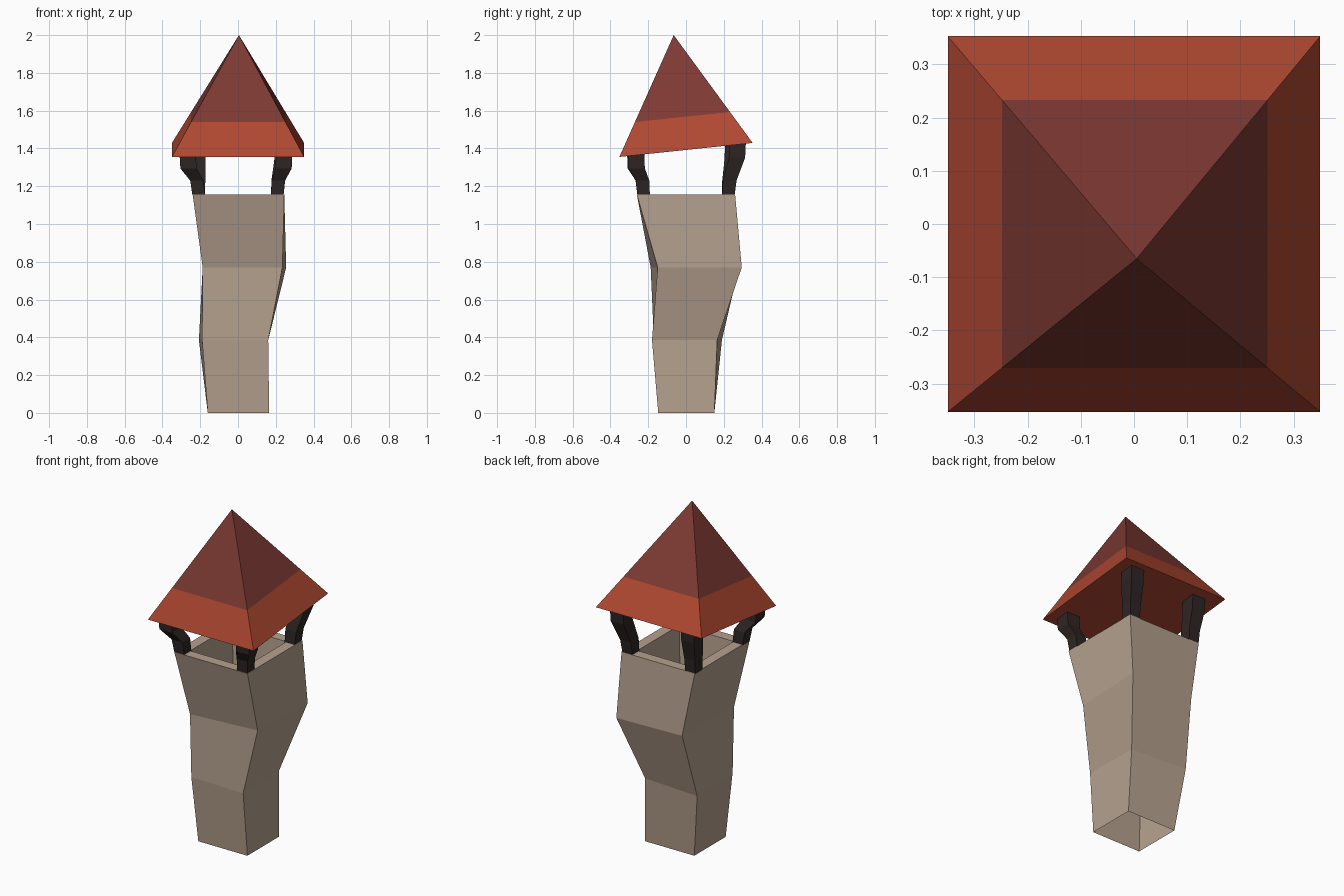
import bpy, bmesh
from mathutils import Vector

if "Cube" in bpy.data.objects:
    bpy.data.objects.remove(bpy.data.objects["Cube"])


def material(name, rgb):
    m = bpy.data.materials.new(name)
    m.diffuse_color = (*rgb, 1)
    m.use_nodes = True
    m.node_tree.nodes["Principled BSDF"].inputs["Base Color"].default_value = m.diffuse_color
    return m


TAN = material("tan plaster", (0.46, 0.355, 0.27))
ORANGE = material("orange red tile", (0.43, 0.064, 0.031))
MAROON = material("dark red tile", (0.205, 0.041, 0.033))
DARK = material("dark wood", (0.027, 0.019, 0.018))


def loft(name, rings, mats, cap_start=True, cap_end=True, fix=True):
    """Skin a list of point rings into a flat shaded object."""
    bm = bmesh.new()
    loops = [[bm.verts.new(p) for p in ring] for ring in rings]
    for a, b in zip(loops, loops[1:]):
        n = len(a)
        for i in range(n):
            j = (i + 1) % n
            bm.faces.new((a[i], a[j], b[j], b[i]))
    if cap_start:
        bm.faces.new(loops[0][::-1])
    if cap_end:
        bm.faces.new(loops[-1])
    if fix:
        bmesh.ops.recalc_face_normals(bm, faces=bm.faces)
    me = bpy.data.meshes.new(name)
    bm.to_mesh(me)
    bm.free()
    for m in mats:
        me.materials.append(m)
    ob = bpy.data.objects.new(name, me)
    bpy.context.collection.objects.link(ob)
    return ob


def rect(x0, x1, y0, y1, z):
    return [(x0, y0, z), (x1, y0, z), (x1, y1, z), (x0, y1, z)]


# Crooked chimney stack: open at the bottom, rim and recess at the top
low = [(-0.19, -0.17, 0.385), (0.16, -0.18, 0.385), (0.155, 0.165, 0.385), (-0.207, 0.19, 0.385)]
high = [(-0.187, -0.187, 0.77), (0.235, -0.15, 0.77), (0.255, 0.295, 0.77), (-0.17, 0.28, 0.77)]
loft("chimney_stack", [
    rect(-0.16, 0.165, -0.147, 0.15, 0), low, high,
    rect(-0.24, 0.245, -0.26, 0.26, 1.155),
    rect(-0.178, 0.183, -0.198, 0.198, 1.155),
    rect(-0.165, 0.17, -0.185, 0.19, 0.92),
], [TAN], cap_start=False, fix=False)


# Four bent posts: corner signs and the leaning top centre of each
def roof_z(y):
    return 1.355 + (y + 0.353) * 0.105


posts = {"front_left_post": (-1, -1, -0.268, -0.27),
         "front_right_post": (1, -1, 0.245, -0.265),
         "back_right_post": (1, 1, 0.24, 0.275),
         "back_left_post": (-1, 1, -0.215, 0.25)}
for name, (sx, sy, tx, ty) in posts.items():
    base = Vector((sx * 0.208, sy * 0.224))
    top = Vector((tx, ty))
    end = roof_z(ty) + 0.03
    rings = []
    for z, t, h in ((1.15, 0, 0.033), (1.23, 0.15, 0.036),
                    (end - 0.1, 0.9, 0.043), (end, 1, 0.043)):
        c = base.lerp(top, t)
        rings.append(rect(c.x - h, c.x + h, c.y - h, c.y + h, z))
    loft(name, rings, [DARK])

# Tilted pyramid roof with a brighter lower band
eaves = [Vector((x, y, roof_z(y))) for x, y, _ in rect(-0.35, 0.35, -0.353, 0.353, 0)]
apex = Vector((0.005, -0.065, 2.0))
roof = loft("roof", [[p.lerp(apex, t) for p in eaves] for t in (0, 0.287, 0.999)],
            [ORANGE, MAROON])
for f in roof.data.polygons:
    f.material_index = 1 if f.center.z > 1.62 else 0
